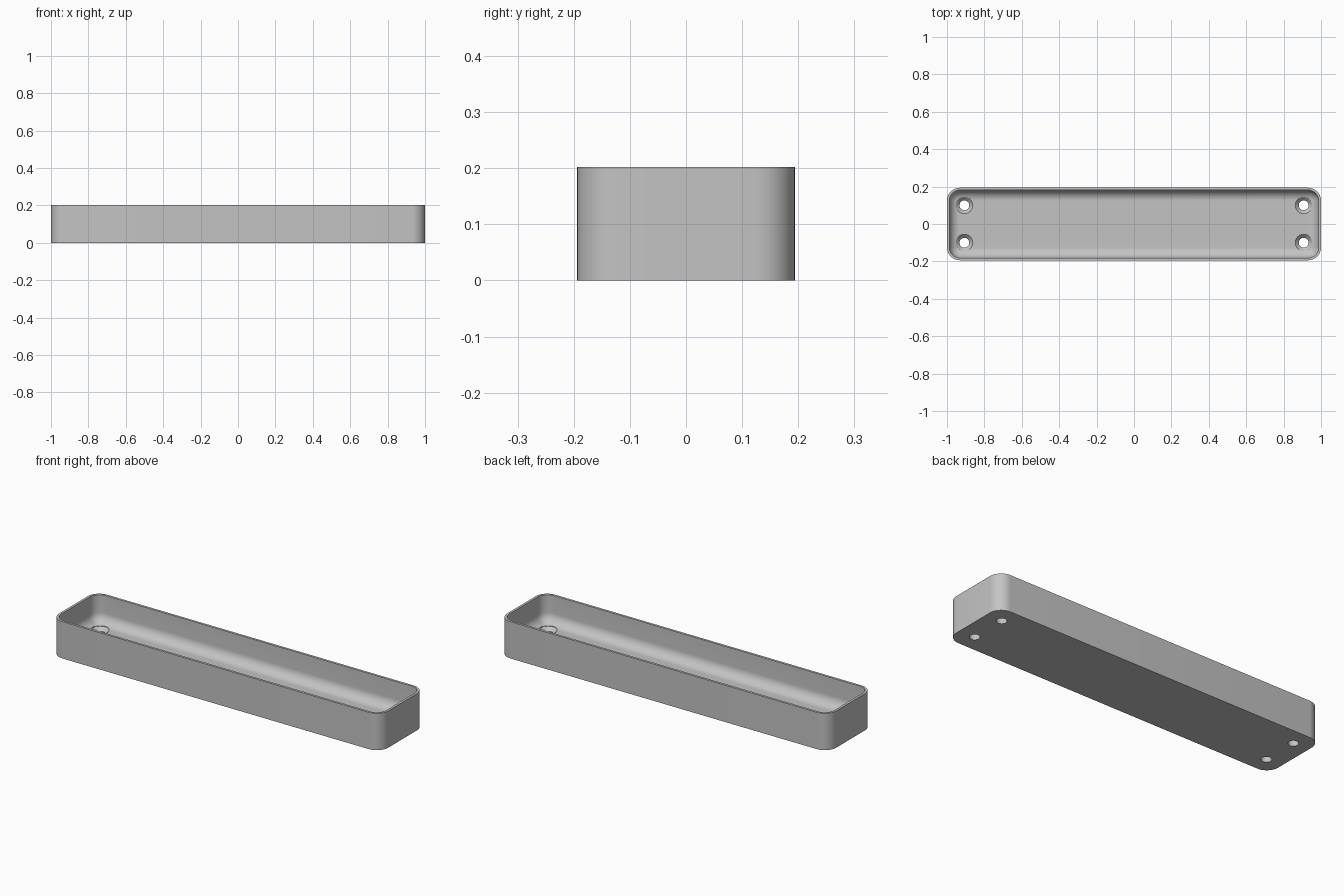
import bpy, bmesh
from math import sin, cos, pi, radians

cube = bpy.data.objects.get("Cube")
if cube:
    bpy.data.objects.remove(cube, do_unlink=True)

HALF_X, HALF_Y, HEIGHT = 1.0, 0.194, 0.202
CORNER, WALL, FLOOR, FILLET = 0.07, 0.013, 0.05, 0.055
HOLE_X, HOLE_Y, HOLE_R, SINK_R = 0.907, 0.1, 0.026, 0.045
ARC, FILLET_STEPS, HOLE_SIDES = 12, 12, 40

grey = bpy.data.materials.new("light grey")
grey.use_nodes = True
grey.diffuse_color = (0.55, 0.55, 0.55, 1)
grey.node_tree.nodes["Principled BSDF"].inputs["Base Color"].default_value = grey.diffuse_color


def rounded_rect(inset):
    """Outline points of the tray, shrunk evenly by inset."""
    r = CORNER - inset
    points = []
    for k, (sx, sy) in enumerate([(1, 1), (-1, 1), (-1, -1), (1, -1)]):
        for i in range(ARC + 1):
            a = pi / 2 * (k + i / ARC)
            points.append((sx * (HALF_X - CORNER) + r * cos(a),
                           sy * (HALF_Y - CORNER) + r * sin(a)))
    return points


def circle(x, y, r):
    return [(x + r * cos(2 * pi * i / HOLE_SIDES), y + r * sin(2 * pi * i / HOLE_SIDES))
            for i in range(HOLE_SIDES)]


def loft(bm, sections):
    """Join (outline, z) sections with quads and cap both ends."""
    rings = [[bm.verts.new((x, y, z)) for x, y in pts] for pts, z in sections]
    n = len(rings[0])
    for a, b in zip(rings, rings[1:]):
        for i in range(n):
            j = (i + 1) % n
            bm.faces.new((a[i], a[j], b[j], b[i]))
    bm.faces.new(rings[0][::-1])
    bm.faces.new(rings[-1])


def make_object(name, bm):
    bmesh.ops.recalc_face_normals(bm, faces=bm.faces)
    mesh = bpy.data.meshes.new(name)
    bm.to_mesh(mesh)
    bm.free()
    mesh.materials.append(grey)
    obj = bpy.data.objects.new(name, mesh)
    bpy.context.collection.objects.link(obj)
    return obj


# Tray: outer wall, rim, inner wall, then a fillet down to the floor
sections = [(rounded_rect(0), 0), (rounded_rect(0), HEIGHT), (rounded_rect(WALL), HEIGHT)]
for i in range(FILLET_STEPS + 1):
    a = pi / 2 * i / FILLET_STEPS
    sections.append((rounded_rect(WALL + FILLET * (1 - cos(a))),
                     FLOOR + FILLET * (1 - sin(a))))
bm = bmesh.new()
loft(bm, sections)
tray = make_object("tray", bm)

# Four countersunk screw holes
bm = bmesh.new()
for sx in (-1, 1):
    for sy in (-1, 1):
        x, y = sx * HOLE_X, sy * HOLE_Y
        loft(bm, [(circle(x, y, r), z) for r, z in
                  [(HOLE_R, -0.05), (HOLE_R, FLOOR - SINK_R + HOLE_R),
                   (SINK_R, FLOOR), (SINK_R, FLOOR + 0.05)]])
cutter = make_object("screw_hole_cutter", bm)
cutter.hide_render = True

cut = tray.modifiers.new("screw_holes", 'BOOLEAN')
cut.operation = 'DIFFERENCE'
cut.solver = 'EXACT'
cut.object = cutter

bpy.ops.object.select_all(action='DESELECT')
tray.select_set(True)
bpy.context.view_layer.objects.active = tray
bpy.ops.object.modifier_apply(modifier=cut.name)
bpy.data.objects.remove(cutter, do_unlink=True)
bpy.ops.object.shade_smooth_by_angle(angle=radians(30))
